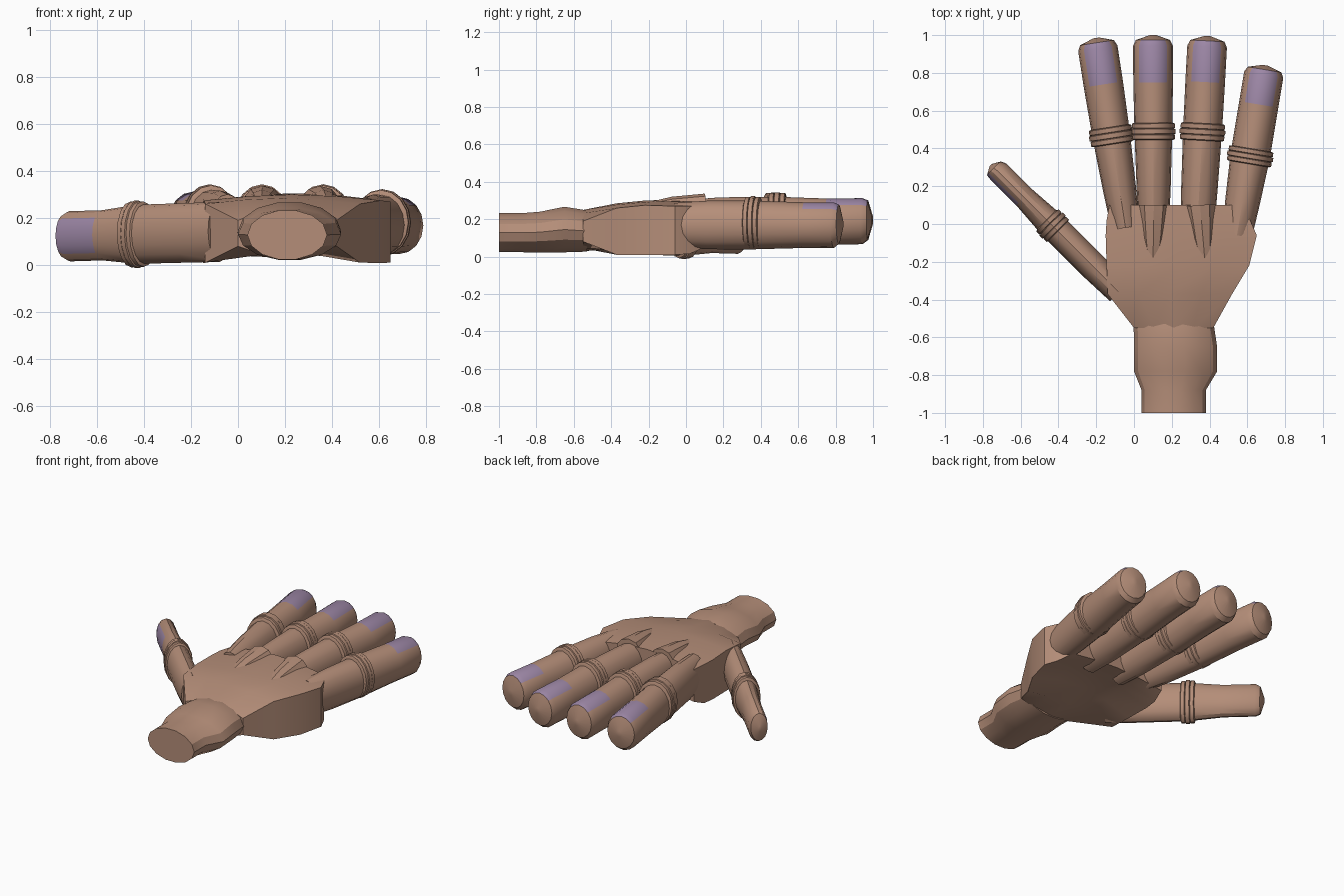
import bpy, bmesh, math
from mathutils import Vector

if "Cube" in bpy.data.objects:
    bpy.data.objects.remove(bpy.data.objects["Cube"])


def material(name, rgb):
    m = bpy.data.materials.new(name)
    m.diffuse_color = (*rgb, 1)
    m.use_nodes = True
    m.node_tree.nodes["Principled BSDF"].inputs["Base Color"].default_value = m.diffuse_color
    return m


SKIN = material("skin", (0.46, 0.27, 0.19))
NAIL = material("nail_purple", (0.34, 0.245, 0.385))


def loft(name, rings, nail_rule=None, angle=30):
    """Skin a list of equal-length point rings into a closed object."""
    bm = bmesh.new()
    vr = [[bm.verts.new(p) for p in r] for r in rings]
    n = len(vr[0])
    for k in range(len(vr) - 1):
        for i in range(n):
            j = (i + 1) % n
            f = bm.faces.new((vr[k][i], vr[k][j], vr[k + 1][j], vr[k + 1][i]))
            if nail_rule and nail_rule(k, i):
                f.material_index = 1
    bm.faces.new(vr[0])
    bm.faces.new(vr[-1])
    bmesh.ops.recalc_face_normals(bm, faces=bm.faces)
    me = bpy.data.meshes.new(name)
    bm.to_mesh(me)
    bm.free()
    me.materials.append(SKIN)
    me.materials.append(NAIL)
    ob = bpy.data.objects.new(name, me)
    bpy.context.collection.objects.link(ob)
    bpy.ops.object.select_all(action='DESELECT')
    bpy.context.view_layer.objects.active = ob
    ob.select_set(True)
    bpy.ops.object.shade_smooth_by_angle(angle=math.radians(angle))
    return ob


def tube(name, base, tip, up, stations, n=16, nail_from=None):
    """Elliptical tube; stations are (t, half_side, half_up, up_shift)."""
    base, tip, up = Vector(base), Vector(tip), Vector(up).normalized()
    side = (tip - base).normalized().cross(up).normalized()
    rings = []
    for t, s, h, shift in stations:
        c = base.lerp(tip, t) + up * shift
        rings.append([c + side * (s * math.sin(2 * math.pi * i / n))
                      + up * (h * math.cos(2 * math.pi * i / n)) for i in range(n)])
    rule = None
    if nail_from is not None:
        # nail covers the eighth of a turn either side of the top
        def rule(k, i):
            return nail_from <= stations[k][0] < 0.97 and (i < n // 8 or i >= n - n // 8)
    return loft(name, rings, rule)


def finger(name, base, tip, up, s0, s1, s2, h0, h1, ring_t, nail_t, shift=0.012):
    """Finger tube with a blunt tip, painted nail and ridged joint band."""
    tube(name, base, tip, up, [
        (0.0, s0, h0 * 0.9, 0), (0.2, (s0 + s1) / 2, h0, 0), (ring_t, s1, h0, 0),
        (nail_t, s2, h1, 0), (0.945, s2, h1, 0),
        (0.975, s2 * 0.86, h1 * 0.86, 0.005), (1.0, s2 * 0.15, h1 * 0.15, 0.005)],
        nail_from=nail_t)
    # three ridges around the joint
    prof = [(-0.045, 0.004), (-0.04, 0.014), (-0.018, 0.014), (-0.015, 0.008),
            (-0.012, 0.018), (0.012, 0.018), (0.015, 0.008), (0.018, 0.014),
            (0.04, 0.014), (0.045, 0.004)]
    tube(name + "_joint", base, tip, up,
         [(ring_t + dt, s1 + g, h0 + g - 0.006, shift) for dt, g in prof])


# fingers
Z = (0, 0, 1)
finger("index_finger", (-0.045, -0.02, 0.18), (-0.2, 0.985, 0.19), Z,
       0.075, 0.1, 0.105, 0.135, 0.123, 0.485, 0.755)
finger("middle_finger", (0.105, -0.02, 0.18), (0.1, 1.0, 0.19), Z,
       0.08, 0.1, 0.105, 0.135, 0.123, 0.5, 0.755)
finger("ring_finger", (0.335, -0.02, 0.18), (0.39, 0.995, 0.19), Z,
       0.09, 0.103, 0.105, 0.135, 0.123, 0.5, 0.76)
finger("little_finger", (0.545, -0.06, 0.17), (0.695, 0.84, 0.168), Z,
       0.08, 0.105, 0.105, 0.13, 0.122, 0.465, 0.77)
# thumb, turned so its nail faces outward
finger("thumb", (-0.08, -0.36, 0.141), (-0.755, 0.315, 0.121), (-1, -1, 0),
       0.128, 0.126, 0.107, 0.075, 0.06, 0.52, 0.74, 0.0)

# knuckle ridges on the back of the hand
for name, x0, x1 in (("middle_knuckle", 0.1, 0.105), ("ring_knuckle", 0.38, 0.35)):
    tube(name, (x0, -0.25, 0.24), (x1, 0.1, 0.265), Z,
         [(0, 0.03, 0.04, 0), (0.5, 0.065, 0.068, 0), (1, 0.085, 0.072, 0)], n=10)

# palm: sections of (y, left, right, top edge, top middle, bottom edge, bottom middle)
sections = [(-0.55, 0.0, 0.42, 0.19, 0.25, 0.08, 0.03),
            (-0.37, -0.14, 0.52, 0.26, 0.285, 0.01, 0.05),
            (-0.22, -0.145, 0.61, 0.275, 0.3, 0.008, 0.085),
            (-0.06, -0.15, 0.65, 0.27, 0.305, 0.01, 0.095),
            (0.02, -0.145, 0.615, 0.27, 0.305, 0.015, 0.09),
            (0.1, -0.13, 0.56, 0.265, 0.305, 0.05, 0.08)]
fr = [0, 0.25, 0.5, 0.75, 1]
palm = []
for y, xl, xr, te, tm, be, bm_ in sections:
    top = [(xl + (xr - xl) * f, y, te + (tm - te) * math.sin(math.pi * f)) for f in fr]
    bot = [(xl + (xr - xl) * f, y, be + (bm_ - be) * math.sin(math.pi * f)) for f in fr]
    palm.append(top + bot[::-1])
loft("palm", palm)

# wrist: y, centre x, half width, centre z, half height
wrist = [(-1.0, 0.21, 0.17, 0.128, 0.107), (-0.88, 0.21, 0.17, 0.128, 0.107),
         (-0.78, 0.22, 0.22, 0.131, 0.112), (-0.65, 0.22, 0.22, 0.145, 0.125),
         (-0.53, 0.21, 0.212, 0.137, 0.113)]
loft("wrist", [[(cx + rx * math.cos(2 * math.pi * i / 14), y,
                 cz + rz * math.sin(2 * math.pi * i / 14)) for i in range(14)]
               for y, cx, rx, cz, rz in wrist])
